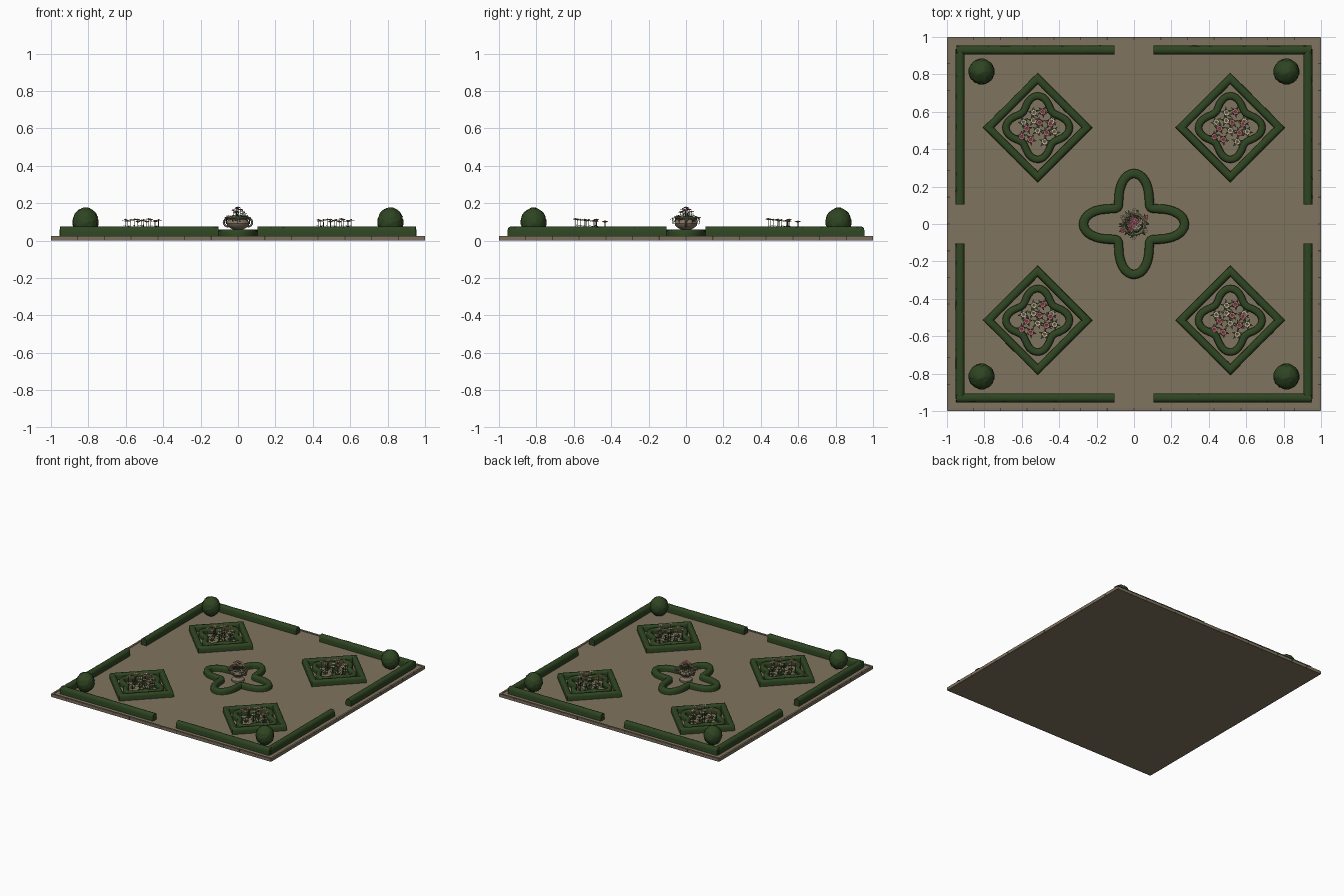
import bpy, bmesh, math, random
from math import sin, cos, pi
from mathutils import Vector, Matrix

random.seed(4)
if "Cube" in bpy.data.objects:
    bpy.data.objects.remove(bpy.data.objects["Cube"])


def material(name, r, g, b):
    m = bpy.data.materials.new(name)
    m.use_nodes = True
    m.diffuse_color = (r, g, b, 1)
    m.node_tree.nodes["Principled BSDF"].inputs["Base Color"].default_value = (r, g, b, 1)
    return m


GRAVEL = material("gravel", 0.215, 0.175, 0.112)
KERB = material("kerb stone", 0.2, 0.16, 0.11)
JOINT = material("dark joint", 0.07, 0.055, 0.04)
HEDGE = material("hedge green", 0.028, 0.06, 0.016)
LEAF = material("leaf green", 0.06, 0.11, 0.035)
URN = material("urn stone", 0.22, 0.17, 0.12)
PINK = material("pink petal", 0.62, 0.17, 0.24)
CREAM = material("cream petal", 0.68, 0.58, 0.42)
YELLOW = material("flower centre", 0.6, 0.38, 0.08)
SOIL = material("soil", 0.05, 0.035, 0.022)
PLANT = [LEAF, PINK, CREAM, YELLOW]
GROUND = 0.02


def finish(name, bm, mats, smooth=None, fix=True):
    if fix:
        bmesh.ops.recalc_face_normals(bm, faces=bm.faces)
    mesh = bpy.data.meshes.new(name)
    bm.to_mesh(mesh)
    bm.free()
    for m in mats:
        mesh.materials.append(m)
    ob = bpy.data.objects.new(name, mesh)
    bpy.context.collection.objects.link(ob)
    if smooth:
        bpy.ops.object.select_all(action="DESELECT")
        ob.select_set(True)
        bpy.context.view_layer.objects.active = ob
        bpy.ops.object.shade_smooth_by_angle(angle=math.radians(smooth))
    return ob


def copy(ob, name, x, y):
    twin = bpy.data.objects.new(name, ob.data)
    twin.location = (x, y, 0)
    bpy.context.collection.objects.link(twin)


def box(bm, x, y, z, sx, sy, sz):
    bmesh.ops.create_cube(bm, size=1, matrix=Matrix.Translation((x, y, z)) @ Matrix.Diagonal((sx, sy, sz, 1)))


def skin(bm, rings, closed):
    n = len(rings[0])
    for i in range(len(rings) if closed else len(rings) - 1):
        a, b = rings[i], rings[(i + 1) % len(rings)]
        for j in range(n):
            bm.faces.new((a[j], a[(j + 1) % n], b[(j + 1) % n], b[j]))
    if not closed:
        bm.faces.new(rings[0])
        bm.faces.new(rings[-1])


def hedge(name, pts, half, top, closed=True):
    """Sweep a round-shouldered section along a flat path, with mitred corners."""
    bm = bmesh.new()
    h = top - GROUND
    side = [(1, 0), (1, 0.55), (0.88, 0.8), (0.65, 0.94), (0.25, 1)]
    section = side + [(-u, v) for u, v in reversed(side)]
    rings, n = [], len(pts)
    for i, p in enumerate(pts):
        before = p - pts[i - 1] if closed or i else pts[1] - p
        after = pts[(i + 1) % n] - p if closed or i < n - 1 else before
        t = (before.normalized() + after.normalized()).normalized()
        out = Vector((t.y, -t.x, 0)) / max(0.5, t.dot(after.normalized()))
        rings.append([bm.verts.new(p + out * half * u + Vector((0, 0, GROUND + h * v))) for u, v in section])
    skin(bm, rings, closed)
    for v in bm.verts:
        if v.co.z > GROUND + 0.01:
            v.co += Vector([random.uniform(-0.0009, 0.0009) for _ in range(3)])
    return finish(name, bm, [HEDGE], 50)


def straight(a, b, steps):
    a, b = Vector(a), Vector(b)
    return [a.lerp(b, k / steps) for k in range(steps + 1)]


def quatrefoil(mid, swing, steps):
    out = []
    for k in range(steps):
        t = 2 * pi * k / steps
        r = mid + swing * cos(4 * t)
        out.append(Vector((r * cos(t), r * sin(t), 0)))
    return out


def lathe(name, profile, mat, sides=24):
    bm = bmesh.new()
    rings = [[bm.verts.new((r * cos(2 * pi * j / sides), r * sin(2 * pi * j / sides), z))
              for j in range(sides)] for r, z in profile]
    skin(bm, rings, False)
    return finish(name, bm, [mat], 35)


def leaf(bm, base, angle, length, width, rise, droop):
    """A folded leaf of two bent quads."""
    d, s = Vector((cos(angle), sin(angle), 0)), Vector((-sin(angle), cos(angle), 0))
    mid = base + d * length * 0.5 + Vector((0, 0, rise))
    tip = base + d * length + Vector((0, 0, rise - droop))
    a, b, l, r, t = [bm.verts.new(p) for p in (base, mid - Vector((0, 0, width * 0.3)),
                                               mid + s * width, mid - s * width, tip)]
    for tri in ((a, r, b), (a, b, l), (b, r, t), (b, t, l)):
        bm.faces.new(tri)


def flower(bm, x, y, z0, z, radius, colour):
    """Stem, two rows of petals and a domed centre."""
    top = Vector((x, y, z))
    height = z - z0
    bmesh.ops.create_cone(bm, segments=5, radius1=0.0022, radius2=0.0015, depth=height,
                          matrix=Matrix.Translation((x, y, z0 + height / 2)))
    for k in range(2):
        leaf(bm, Vector((x, y, z0 + height * (0.4 + 0.25 * k))), random.uniform(0, 6), 0.022, 0.005, 0.006, 0.004)
    start = len(bm.faces)
    for row, count in ((1, 8), (0.68, 6)):
        for k in range(count):
            leaf(bm, top + Vector((0, 0, 0.003 * (1 - row))), 2 * pi * k / count + row,
                 radius * row, radius * row * 0.36, 0.005 + 0.006 * (1 - row), 0.003 * row)
    bm.faces.ensure_lookup_table()
    for f in bm.faces[start:]:
        f.material_index = colour
    start = len(bm.faces)
    bmesh.ops.create_icosphere(bm, subdivisions=1, radius=radius * 0.24,
                               matrix=Matrix.Translation(top + Vector((0, 0, 0.006))))
    bm.faces.ensure_lookup_table()
    for f in bm.faces[start:]:
        f.material_index = 3


# Ground and kerb
bm = bmesh.new()
box(bm, 0, 0, GROUND / 2, 1.98, 1.98, GROUND)
finish("gravel_ground", bm, [GRAVEL])
stones, gaps = bmesh.new(), bmesh.new()
N = 14
for side in (-1, 1):
    for k in range(N):
        c = -1 + (k + 0.5) * 2 / N
        box(stones, c, side * 0.9925, 0.0125, 2 / N - 0.006, 0.015, 0.025)
        box(stones, side * 0.9925, c, 0.0125, 0.015, 2 / N - 0.006, 0.025)
        if k:
            e = -1 + k * 2 / N
            box(gaps, e, side * 0.992, 0.012, 0.006, 0.014, 0.024)
            box(gaps, side * 0.992, e, 0.012, 0.014, 0.006, 0.024)
finish("kerb_stones", stones, [KERB])
finish("kerb_joints", gaps, [JOINT])

# Boundary hedges, with an opening in the middle of every side
for sx in (-1, 1):
    for sy in (-1, 1):
        where = ("left" if sx > 0 else "right") + ("_back" if sy > 0 else "_front")
        hedge("cross_hedge_" + where, straight((sx * 0.95, sy * 0.93, 0), (sx * 0.105, sy * 0.93, 0), 24),
              0.024, 0.075, False)
        hedge("side_hedge_" + where, straight((sx * 0.93, sy * 0.935, 0), (sx * 0.93, sy * 0.105, 0), 24),
              0.024, 0.075, False)

# Clipped ball shrubs
bm = bmesh.new()
bmesh.ops.create_icosphere(bm, subdivisions=4, radius=1)
for v in bm.verts:
    k = random.uniform(0.95, 1.03)
    v.co = Vector((v.co.x * 0.069 * k, v.co.y * 0.069 * k, 0.1 + v.co.z * 0.076 * k))
ball = finish("ball_shrub", bm, [HEDGE], 60)

# Diamond hedge, small quatrefoil hedge and flowers of one bed
R = 0.263
corners = [(R, 0, 0), (0, R, 0), (-R, 0, 0), (0, -R, 0)]
path = []
for k in range(4):
    path += straight(corners[k], corners[(k + 1) % 4], 10)[:-1]
diamond = hedge("diamond_hedge", path, 0.021, 0.066)
inner = hedge("bed_hedge", quatrefoil(0.142, 0.028, 64), 0.019, 0.06)

bm = bmesh.new()
heads = [(-.075, .03, 2), (-.02, .08, 2), (.027, .085, 1), (.075, .035, 2), (-.085, -.048, 1),
         (-.037, -.064, 1), (.037, -.075, 2), (.09, -.022, 2), (.068, .02, 1), (.01, .027, 1),
         (-.058, -.005, 1), (0, -.016, 2), (.048, -.027, 1), (-.022, .037, 2)]
for x, y, colour in heads:
    flower(bm, x, y, GROUND, random.uniform(0.096, 0.114), 0.02, colour)
    for k in range(5):
        leaf(bm, Vector((x, y, GROUND)), 2 * pi * k / 5 + x * 40, 0.034, 0.006, 0.02, 0.008)
blooms = finish("bed_flowers", bm, PLANT, fix=False)

# Repeat the bed and the shrub in all four quarters
for ob, d in ((diamond, 0.515), (inner, 0.515), (blooms, 0.515), (ball, 0.815)):
    base = ob.name
    ob.location = (d, d, 0)
    for i, (sx, sy) in enumerate(((-1, 1), (-1, -1), (1, -1))):
        copy(ob, base + "_" + str(i + 2), sx * d, sy * d)

# Centre bed
hedge("centre_hedge", quatrefoil(0.198, 0.072, 96), 0.024, 0.06)

# Urn with a foot, swelling bowl, rolled rim and soil
lathe("urn", [(0.048, 0.02), (0.048, 0.035), (0.04, 0.04), (0.024, 0.05), (0.022, 0.058), (0.04, 0.066),
              (0.057, 0.08), (0.062, 0.093), (0.056, 0.106), (0.05, 0.112), (0.062, 0.118),
              (0.064, 0.124), (0.058, 0.128), (0.05, 0.126), (0.047, 0.116)], URN)
lathe("urn_soil", [(0.048, 0.112), (0.046, 0.119)], SOIL)
bm = bmesh.new()
for side in (-1, 1):
    rings = []
    for k in range(11):
        t = -pi * 0.55 + k * pi * 1.1 / 10
        d = Vector((side * cos(t), 0, sin(t)))
        centre = Vector((side * 0.055, 0, 0.097)) + d * 0.021
        rings.append([bm.verts.new(centre + d * 0.005 * cos(a) + Vector((0, 0.005 * sin(a), 0)))
                      for a in [j * pi / 4 for j in range(8)]])
    skin(bm, rings, False)
finish("urn_handles", bm, [URN], 50)

# Urn planting
bm = bmesh.new()
for k in range(30):
    a = k * 2.4
    r = random.uniform(0.01, 0.042)
    leaf(bm, Vector((r * cos(a), r * sin(a), 0.118)), a, random.uniform(0.035, 0.05), 0.008,
         random.uniform(0.008, 0.02), random.uniform(0.015, 0.04))
for k in range(9):
    a, r = k * 2.4, 0.012 * math.sqrt(k)
    flower(bm, r * cos(a), r * sin(a), 0.115, 0.172 - 0.0035 * k, 0.018, 1 + (k % 3 == 2))
for k in range(6):
    a = k * pi / 3 + 0.5
    flower(bm, 0.07 * cos(a), 0.07 * sin(a), 0.09, 0.112 + 0.006 * (k % 2), 0.016, 2 - (k % 3 == 0))
finish("urn_flowers", bm, PLANT, fix=False)
